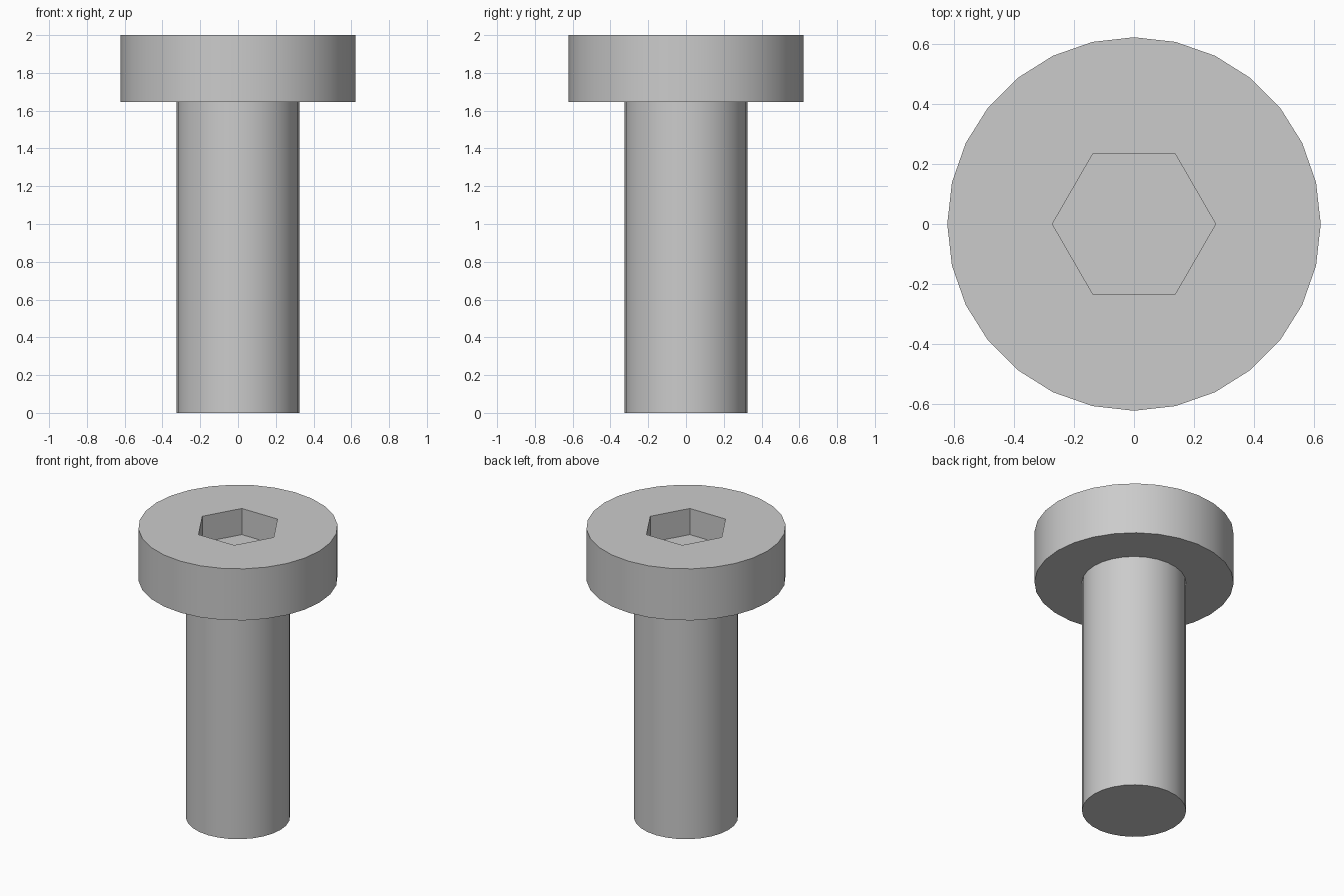
import bpy, bmesh, math
from mathutils import Matrix, Vector

if "Cube" in bpy.data.objects:
    bpy.data.objects.remove(bpy.data.objects["Cube"], do_unlink=True)

SIDES = 28
SHAFT_R, HEAD_R, SOCKET_R = 0.325, 0.622, 0.272
HEAD_Z, TOP_Z, SOCKET_DEPTH = 1.645, 2.0, 0.18

steel = bpy.data.materials.new("plain_grey_steel")
steel.use_nodes = True
grey = (0.6, 0.6, 0.6, 1.0)
steel.diffuse_color = grey
steel.node_tree.nodes["Principled BSDF"].inputs["Base Color"].default_value = grey


def prism(bm, sides, radius, z0, z1, turn=0.0):
    """Closed upright prism with its first corner at the given turn."""
    place = Matrix.Translation((0, 0, (z0 + z1) / 2)) @ Matrix.Rotation(turn, 4, "Z")
    bmesh.ops.create_cone(bm, cap_ends=True, segments=sides, radius1=radius,
                          radius2=radius, depth=z1 - z0, matrix=place)


def step(bm, scale, rise):
    """Extrude the top cap, widening and raising it."""
    bm.faces.ensure_lookup_table()
    cap = max(bm.faces, key=lambda f: f.calc_center_median().z)
    new = bmesh.ops.extrude_discrete_faces(bm, faces=[cap])["faces"][0]
    bmesh.ops.scale(bm, vec=(scale, scale, 1), verts=new.verts)
    bmesh.ops.translate(bm, vec=Vector((0, 0, rise)), verts=new.verts)


def make_object(name, bm):
    bmesh.ops.recalc_face_normals(bm, faces=bm.faces)
    mesh = bpy.data.meshes.new(name)
    bm.to_mesh(mesh)
    bm.free()
    mesh.materials.append(steel)
    obj = bpy.data.objects.new(name, mesh)
    bpy.context.collection.objects.link(obj)
    return obj


# Shaft with the wide cylindrical head grown from its top
bm = bmesh.new()
prism(bm, SIDES, SHAFT_R, 0, HEAD_Z)
step(bm, HEAD_R / SHAFT_R, 0)
step(bm, 1, TOP_Z - HEAD_Z)
bolt = make_object("bolt_shaft_and_head", bm)

# Hexagonal socket, corners pointing to the sides
bm = bmesh.new()
prism(bm, 6, SOCKET_R, TOP_Z - SOCKET_DEPTH, TOP_Z + 0.2, math.radians(30))
# Align a corner with the x axis
corner = bm.verts[:][0].co
bmesh.ops.rotate(bm, verts=bm.verts, cent=(0, 0, 0),
                 matrix=Matrix.Rotation(-math.atan2(corner.y, corner.x), 3, "Z"))
cutter = make_object("socket_cutter", bm)
cutter.hide_render = True

cut = bolt.modifiers.new("hex_socket", "BOOLEAN")
cut.operation = "DIFFERENCE"
cut.solver = "EXACT"
cut.object = cutter
bpy.ops.object.select_all(action="DESELECT")
bpy.context.view_layer.objects.active = bolt
bolt.select_set(True)
bpy.ops.object.modifier_apply(modifier=cut.name)
bpy.data.objects.remove(cutter, do_unlink=True)

# Smooth round sides, crisp rims and socket
bpy.ops.object.shade_smooth_by_angle(angle=math.radians(30))
